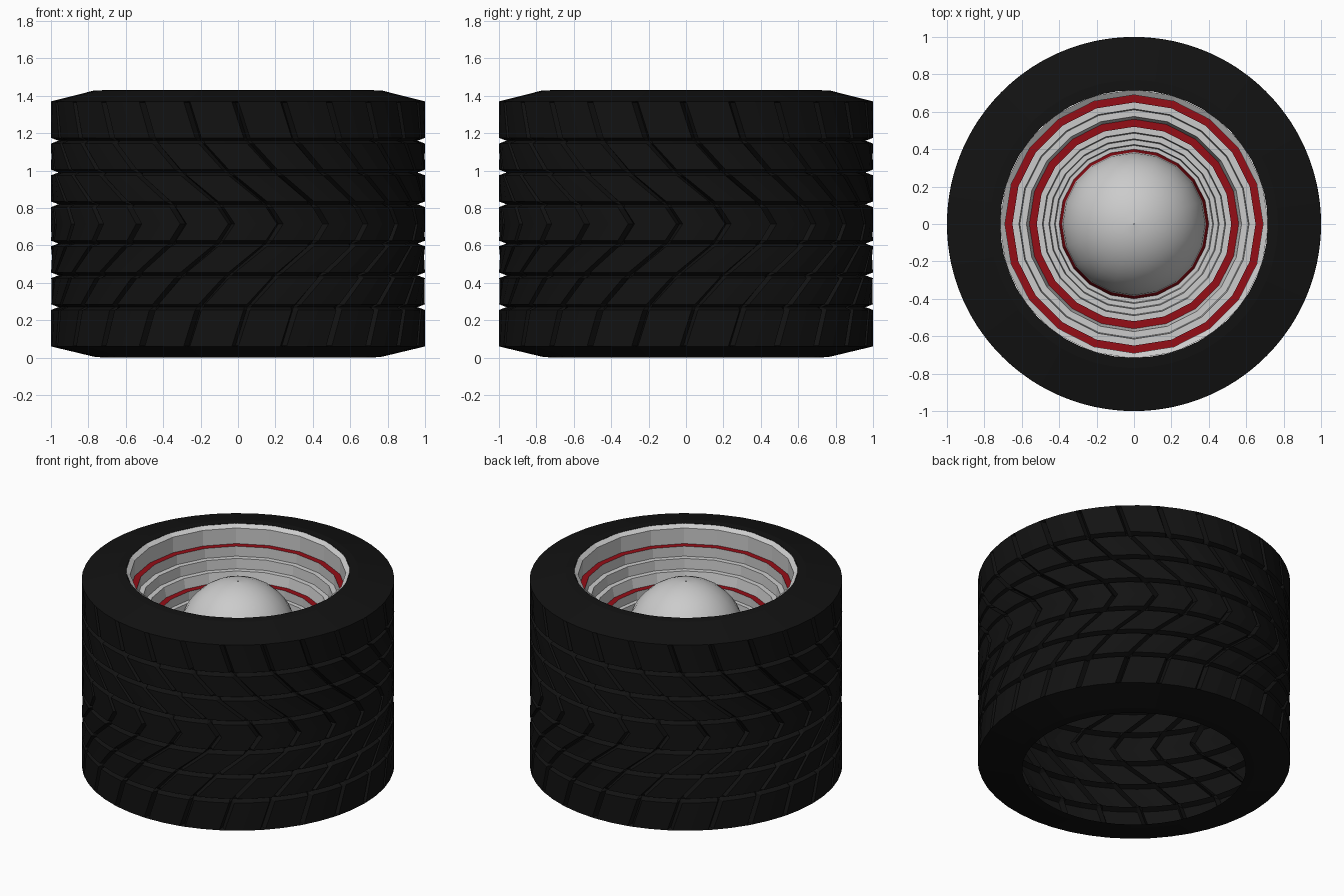
import bpy, bmesh
from math import sin, cos, pi, radians

if "Cube" in bpy.data.objects:
    bpy.data.objects.remove(bpy.data.objects["Cube"])


def material(name, color):
    m = bpy.data.materials.new(name)
    m.diffuse_color = (*color, 1)
    m.use_nodes = True
    m.node_tree.nodes["Principled BSDF"].inputs["Base Color"].default_value = m.diffuse_color
    return m


BLACK = material("rubber_black", (0.006, 0.006, 0.006))
RED = material("rim_red", (0.3, 0.004, 0.008))


def finish(bm, name, mat=None, smooth=False):
    me = bpy.data.meshes.new(name)
    bm.to_mesh(me)
    bm.free()
    ob = bpy.data.objects.new(name, me)
    bpy.context.collection.objects.link(ob)
    if mat:
        me.materials.append(mat)
    for p in me.polygons:
        p.use_smooth = smooth
    return ob


def skin(bm, rings):
    """Bridge consecutive closed rings of points (counter-clockwise, going up)."""
    rows = [[bm.verts.new(p) for p in ring] for ring in rings]
    n = len(rows[0])
    for a, b in zip(rows, rows[1:]):
        for i in range(n):
            j = (i + 1) % n
            bm.faces.new((a[i], a[j], b[j], b[i]))


def lathe(name, profiles, mat=None, sides=20, smooth=False):
    bm = bmesh.new()
    for prof in profiles:
        skin(bm, [[(r * cos(2 * pi * i / sides), r * sin(2 * pi * i / sides), z)
                   for i in range(sides)] for r, z in prof])
    bmesh.ops.remove_doubles(bm, verts=bm.verts, dist=1e-5)
    return finish(bm, name, mat, smooth)


# Tyre: grid with ring grooves and curved chevron grooves, mirrored about mid height
H, MID, DEPTH, HALF = 1.43, 0.715, 0.04, 0.015
SECTORS = 24
SWEEP = [(0, 28), (0.105, 24), (0.275, 12), (0.445, 3), (0.66, -1), (0.72, -1)]


def sweep(z):
    d = abs(z - MID)
    for (d0, a0), (d1, a1) in zip(SWEEP, SWEEP[1:]):
        if d <= d1:
            return a0 + (a1 - a0) * (d - d0) / (d1 - d0)
    return SWEEP[-1][1]


def tread_ring(z, radius, carved=True):
    pts = []
    for s in range(SECTORS):
        for off, groove in ((-1.0, 0), (0, 1), (1.0, 0), (7.5, 0)):
            a = radians(-90 + s * 360 / SECTORS + sweep(z) + off)
            r = min(radius, 1 - DEPTH) if groove and carved else radius
            pts.append((r * cos(a), r * sin(a), z))
    return pts


rings = [tread_ring(0, 0.715, False), tread_ring(0.005, 0.77, False),
         tread_ring(0.06, 1, False), tread_ring(0.065, 1)]
for g in (0.27, 0.44, 0.61, MID, 0.82, 0.99, 1.16):
    if g == MID:
        rings.append(tread_ring(g, 1))
    else:
        rings += [tread_ring(g - HALF, 1), tread_ring(g, 1 - DEPTH), tread_ring(g + HALF, 1)]
rings += [tread_ring(1.365, 1), tread_ring(1.37, 1, False),
          tread_ring(H - 0.002, 0.77, False), tread_ring(H, 0.715, False)]
bm = bmesh.new()
skin(bm, rings)
finish(bm, "tyre", BLACK)

# Stepped dish of the rim
lathe("rim_dish", [
    [(0.72, H), (0.69, 1.41), (0.69, 1.30)],
    [(0.65, 1.30), (0.65, 1.23), (0.615, 1.23), (0.61, 1.16), (0.575, 1.16), (0.56, 1.09)],
    [(0.52, 1.09), (0.52, 1.03), (0.49, 1.03), (0.485, 0.97), (0.455, 0.97),
     (0.45, 0.91), (0.425, 0.91), (0.42, 0.87), (0.40, 0.87)]])

# Red accent rings on the steps and around the hub
lathe("outer_red_ring", [[(0.69, 1.30), (0.65, 1.30)]], RED)
lathe("middle_red_ring", [[(0.56, 1.09), (0.52, 1.09)]], RED)
lathe("hub_red_ring", [[(0.40, 0.87), (0.385, 0.97)]], RED)

# Domed hub cap
lathe("hub_cap", [[(0.385 * cos(i * pi / 20), 0.97 + 0.385 * sin(i * pi / 20))
                   for i in range(10)] + [(0.002, 1.355)]], None, 20, True)
